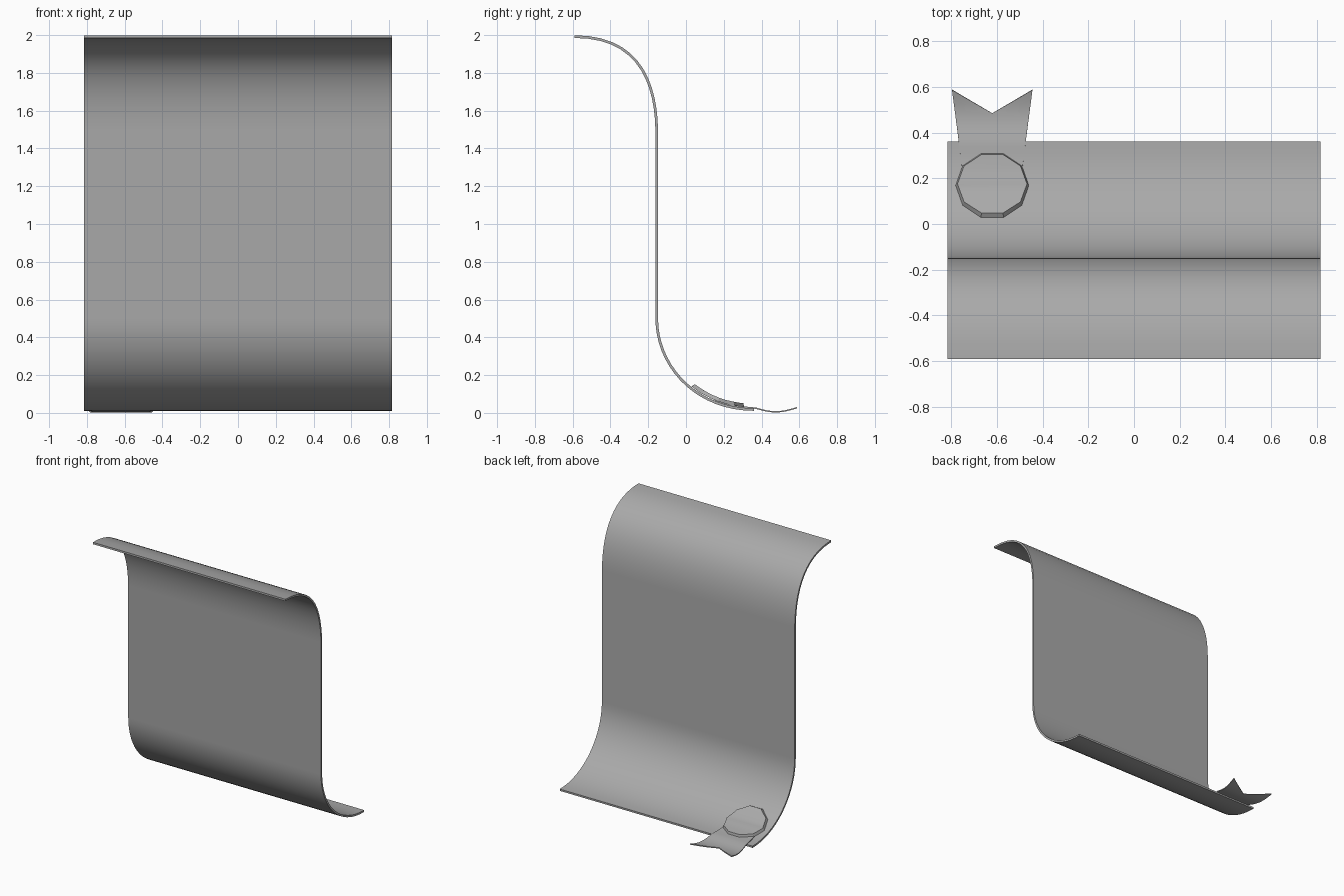
import bpy, bmesh, math
from mathutils import Vector
from mathutils.geometry import interpolate_bezier

cube = bpy.data.objects.get("Cube")
if cube:
    bpy.data.objects.remove(cube, do_unlink=True)

grey = bpy.data.materials.new("paper grey")
grey.use_nodes = True
grey.diffuse_color = (0.4, 0.4, 0.4, 1)
grey.node_tree.nodes["Principled BSDF"].inputs["Base Color"].default_value = (0.4, 0.4, 0.4, 1)


def finish(name, bm, smooth=True):
    bmesh.ops.recalc_face_normals(bm, faces=bm.faces)
    mesh = bpy.data.meshes.new(name)
    bm.to_mesh(mesh)
    bm.free()
    obj = bpy.data.objects.new(name, mesh)
    bpy.context.collection.objects.link(obj)
    mesh.materials.append(grey)
    if smooth:
        mesh.shade_smooth()
        mesh.set_sharp_from_angle(angle=math.radians(30))


def prism(points, shift):
    """Extrude a closed outline along a vector."""
    bm = bmesh.new()
    face = bm.faces.new([bm.verts.new(p) for p in points])
    out = bmesh.ops.extrude_face_region(bm, geom=[face])
    moved = [g for g in out["geom"] if isinstance(g, bmesh.types.BMVert)]
    bmesh.ops.translate(bm, verts=moved, vec=shift)
    return bm


def bezier(a, b, c, d, n):
    pts = [Vector((0, y, z)) for y, z in (a, b, c, d)]
    return interpolate_bezier(*pts, n)


# Sheet: S-shaped profile thickened and stretched across the width
HALF, WIDTH = 0.007, 0.815
upper = bezier((-0.59, 1.992), (-0.25, 1.992), (-0.16, 1.75), (-0.155, 1.5), 14)
lower = bezier((-0.155, 0.5), (-0.155, 0.25), (0.05, 0.018), (0.36, 0.018), 18)
path = upper + lower
sides = ([], [])
for i, p in enumerate(path):
    t = path[min(i + 1, len(path) - 1)] - path[max(i - 1, 0)]
    if p in (upper[-1], lower[0]):
        t = Vector((0, 0, -1))
    n = Vector((0, -t.z, t.y)).normalized() * HALF
    sides[0].append(p + n)
    sides[1].append(p - n)
outline = [p - Vector((WIDTH, 0, 0)) for p in sides[0] + sides[1][::-1]]
finish("scroll_sheet", prism(outline, Vector((2 * WIDTH, 0, 0))))


# Ribbon and seal follow the lower curl, then sag past its edge
def curl_height(y):
    if y > lower[-1].y:
        return 0.018 - 0.022 * math.sin(math.pi * (y - 0.36) / 0.23)
    for a, b in zip(lower, lower[1:]):
        if a.y <= y <= b.y:
            return a.z + (b.z - a.z) * (y - a.y) / max(b.y - a.y, 1e-6)
    return lower[0].z


def drape(bm, start, end, steps):
    """Slice a flat part into strips and lay it on the curl."""
    for i in range(1, steps):
        y = start + (end - start) * i / steps
        bmesh.ops.bisect_plane(bm, geom=bm.verts[:] + bm.edges[:] + bm.faces[:],
                               plane_co=(0, y, 0), plane_no=(0, 1, 0))
    for v in bm.verts:
        y, h = v.co.y, v.co.z
        slope = (curl_height(y + 0.02) - curl_height(y - 0.02)) / 0.04
        n = Vector((0, -slope, 1)).normalized()
        v.co = Vector((v.co.x, y, curl_height(y))) + n * h


SEAL_X, SEAL_Y = -0.62, 0.165

# Swallow-tailed ribbon
half = [(0.12, 0.15), (0.176, 0.59)]
tail = [(-half[0][0], half[0][1]), half[0], half[1], (0, 0.485), (-half[1][0], half[1][1])]
ribbon = prism([Vector((SEAL_X + x, y, 0.006)) for x, y in tail], Vector((0, 0, 0.007)))
drape(ribbon, 0.15, 0.59, 14)
finish("ribbon_tail", ribbon)

# Ten-sided seal with a bevelled rim
ring = [Vector((SEAL_X + 0.16 * math.cos(k * math.tau / 10),
                SEAL_Y + 0.15 * math.sin(k * math.tau / 10), 0.01)) for k in range(10)]
seal = prism(ring, Vector((0, 0, 0.02)))
for v in seal.verts:
    if v.co.z > 0.02:
        v.co.x = SEAL_X + (v.co.x - SEAL_X) * 0.95
        v.co.y = SEAL_Y + (v.co.y - SEAL_Y) * 0.95
drape(seal, SEAL_Y - 0.143, SEAL_Y + 0.143, 8)
finish("wax_seal", seal)
